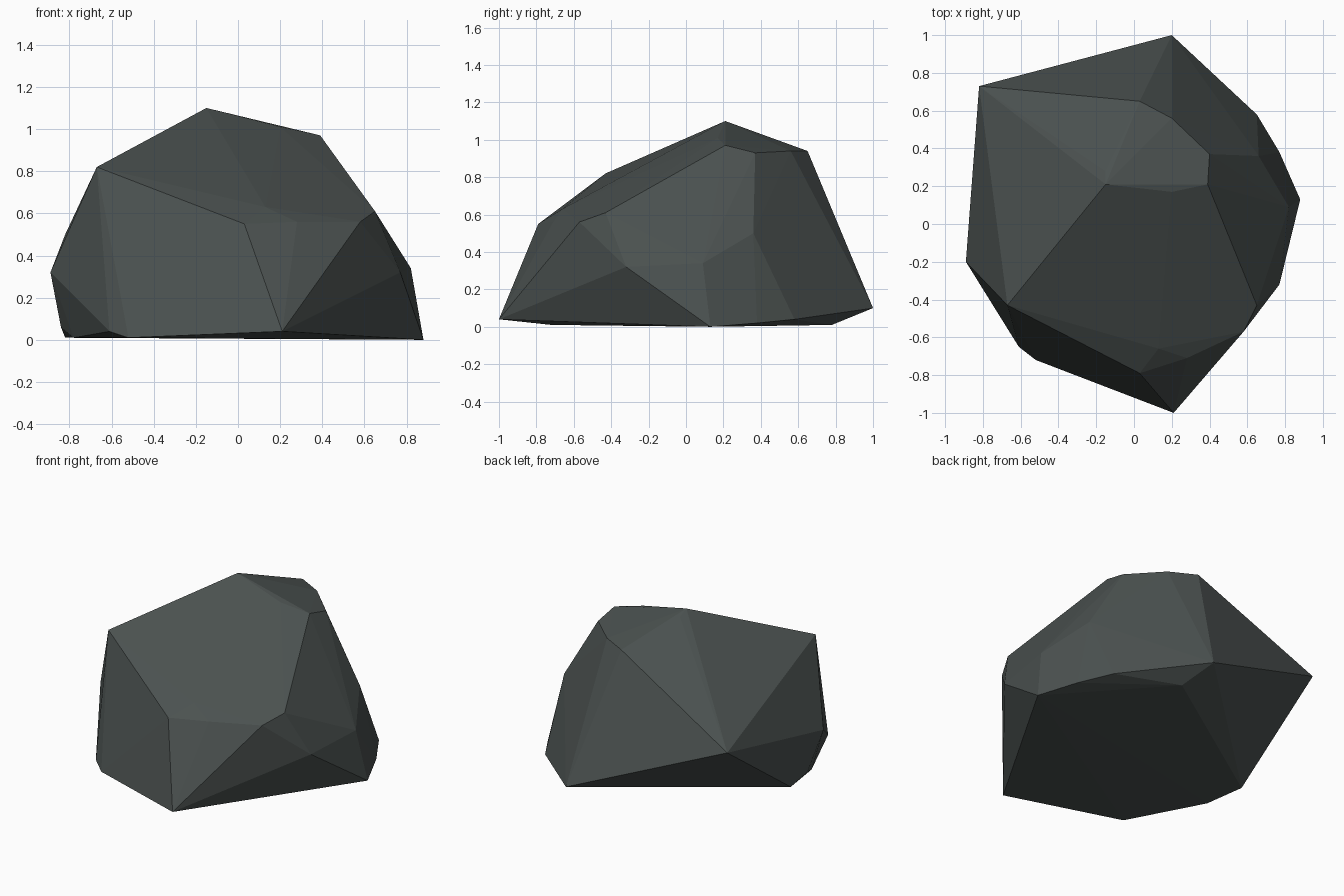
import bpy
import bmesh
from mathutils import Vector

default_cube = bpy.data.objects.get("Cube")
if default_cube:
    bpy.data.objects.remove(default_cube, do_unlink=True)


def flat_material(name, colour):
    """One plain colour, shown in both viewport and render."""
    material = bpy.data.materials.new(name)
    material.use_nodes = True
    material.diffuse_color = colour
    shader = material.node_tree.nodes["Principled BSDF"]
    shader.inputs["Base Color"].default_value = colour
    shader.inputs["Roughness"].default_value = 0.9
    return material


def chiselled_hull(name, corner_rings, material):
    """Wrap the corner points in a convex, flat-faced boulder."""
    bm = bmesh.new()
    for ring in corner_rings:
        for corner in ring:
            bm.verts.new(Vector(corner) / 100)  # corners are in hundredths
    result = bmesh.ops.convex_hull(bm, input=bm.verts[:])
    # Drop corners that fell inside the hull
    unused = [v for v in result["geom_interior"] + result["geom_unused"]
              if isinstance(v, bmesh.types.BMVert) and v.is_valid]
    bmesh.ops.delete(bm, geom=list(set(unused)), context="VERTS")
    bmesh.ops.recalc_face_normals(bm, faces=bm.faces[:])
    for face in bm.faces:
        face.smooth = False
    mesh = bpy.data.meshes.new(name)
    bm.to_mesh(mesh)
    bm.free()
    mesh.materials.append(material)
    rock = bpy.data.objects.new(name, mesh)
    bpy.context.collection.objects.link(rock)
    return rock


# Summit ridge and the flat cap behind it
crown = [(-15, 21, 110), (-15, 28, 107), (20, 17, 101), (39, 21, 97),
         (40, 37, 93), (20, 56, 94), (3, 65, 94), (45, 6, 87)]

# Upper rim of the sloping front face
shoulder = [(-67, -43, 82), (3, -79, 55), (28, -71, 56),
            (58, -57, 56), (65, -43, 61), (13, -66, 63)]

# Bulging corners round the middle
waist = [(-82, 73, 50), (-89, -20, 32), (66, 36, 50),
         (82, 9, 34), (77, -32, 32)]

# Low points and the worn foot
foot = [(20, 100, 10), (21, -100, 4), (88, 13, 0), (77, 38, 2),
        (65, 58, 4), (27, 78, 1), (-82, 5, 1), (-84, -10, 6),
        (-78, -23, 1), (-61, -65, 4), (-52, -72, 1)]

stone = flat_material("dark slate grey", (0.070, 0.083, 0.080, 1.0))
chiselled_hull("boulder", [crown, shoulder, waist, foot], stone)
